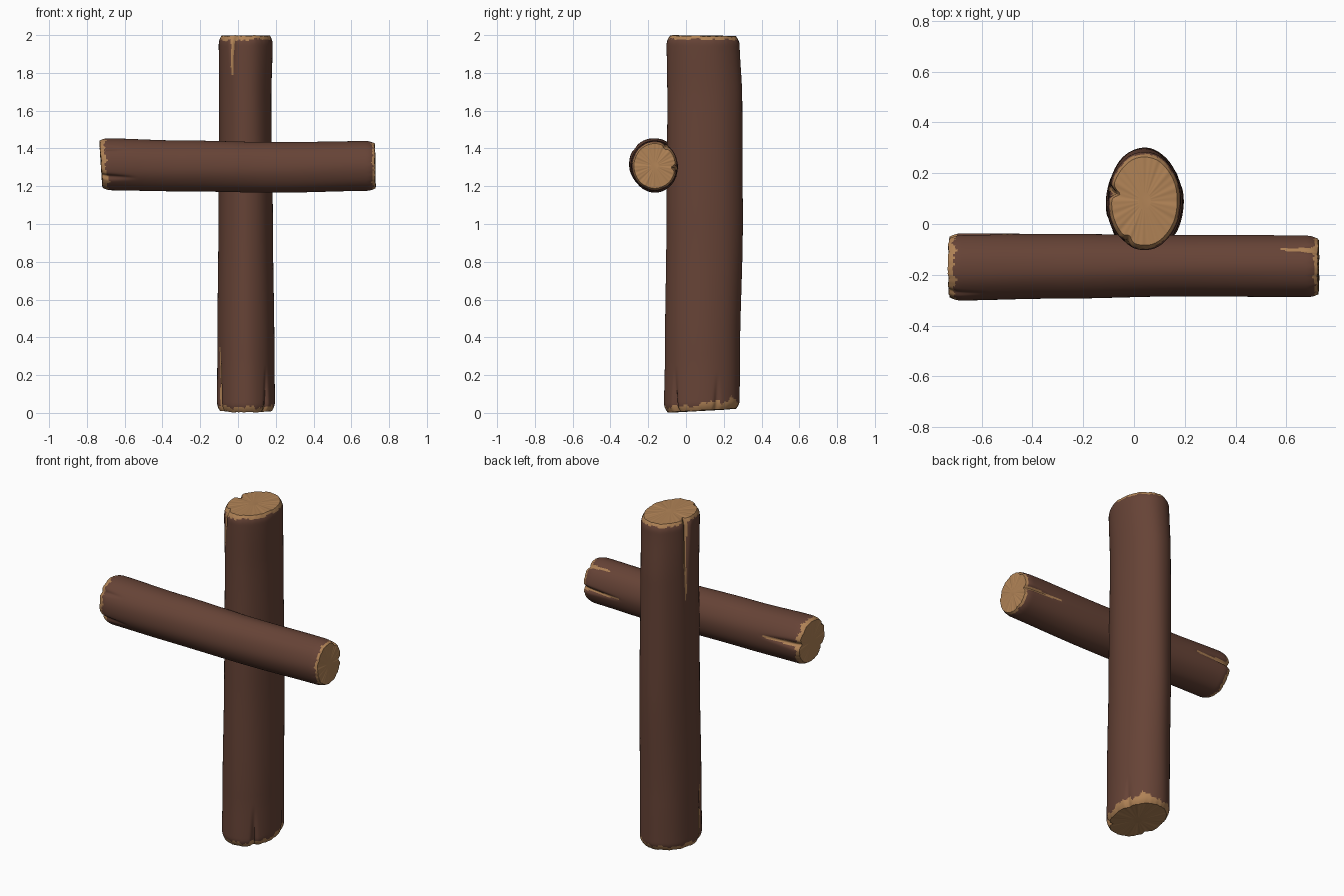
import bpy, bmesh, math

if "Cube" in bpy.data.objects:
    bpy.data.objects.remove(bpy.data.objects["Cube"])

SIDES = 160


def material(name, rgb):
    m = bpy.data.materials.new(name)
    m.diffuse_color = (*rgb, 1.0)
    m.use_nodes = True
    m.node_tree.nodes["Principled BSDF"].inputs["Base Color"].default_value = m.diffuse_color
    return m


BARK = material("dark bark", (0.133, 0.056, 0.037))
WOOD = material("cut wood", (0.43, 0.223, 0.092))


def lerp_keys(keys, w):
    # Smoothly interpolate the (min u, max u, min v, max v) extents along the log
    for a, b in zip(keys, keys[1:]):
        if w <= b[0]:
            t = (w - a[0]) / (b[0] - a[0])
            t = max(0.0, min(1.0, t))
            t = t * t * (3 - 2 * t)
            return [p + (q - p) * t for p, q in zip(a[1:], b[1:])]
    return keys[-1][1:]


def angle_gap(a, b):
    return (a - b + 180) % 360 - 180


def ragged(deg):
    a = math.radians(deg)
    return (math.sin(7 * a) + math.sin(13 * a + 1) + 0.8 * math.sin(29 * a + 2)) / 2.8


def make_log(name, keys, ends, cracks, place):
    """ends: (tilt, rim height, ragged height, raised rim angle, raised rim height)
    cracks: (end, angle, length, depth, half width, shows wood)"""
    lo, hi = keys[0][0], keys[-1][0]
    mid = (lo + hi) / 2
    near = [0, .003, .008, .014, .02, .027, .035, .044, .054, .065, .078, .092]
    near += [.11 + .02 * i for i in range(20)]
    rows = [(0, d) for d in near]
    body = (hi - lo) - 2 * near[-1]
    rows += [(0, near[-1] + body * i / 16) for i in range(1, 16)]
    rows += [(1, d) for d in reversed(near)]
    caps = [0.93, 0.85, 0.75, 0.6, 0.4, 0.2]
    rings = [(0, 0, s) for s in reversed(caps)] + [(e, d, 1) for e, d in rows]
    rings += [(1, 0, s) for s in caps]

    bm = bmesh.new()

    def point(e, d, s, deg):
        a = math.radians(deg)
        w = lo + d if e == 0 else hi - d
        u0, u1, v0, v1 = lerp_keys(keys, w)
        # rounded shoulder, gentle bark unevenness
        k = 1 - 0.10 * max(0, 1 - d / 0.05) ** 2.2
        k *= 0.994 + 0.006 * math.sin(5 * a + 2.5 * w) * math.cos(3 * a)
        for ce, ca, length, depth, half, _ in cracks:
            if ce == e and d < length:
                f = 1 - d / length
                g = angle_gap(deg, ca) / (half * (0.5 + 0.5 * f))
                k *= 1 - depth * f * math.exp(-g * g) * s ** 3
        tilt = ends[e][0]
        off = abs(tilt) + tilt * s * math.sin(a) + 0.003 * s * (1 + ragged(deg))
        off *= max(0, 1 - d / 0.3)
        w += off if e == 0 else -off
        u = (u0 + u1) / 2 + (u1 - u0) / 2 * k * s * math.cos(a)
        v = (v0 + v1) / 2 + (v1 - v0) / 2 * k * s * math.sin(a)
        return place(u, v, w)

    grid = [[bm.verts.new(point(e, d, s, 360 * i / SIDES)) for i in range(SIDES)]
            for e, d, s in rings]

    def is_wood(e, d, s, deg):
        if s < 1:
            return True
        _, rim, rag, ra, rh = ends[e]
        raised = rh * math.exp(-(angle_gap(deg, ra) / 35) ** 2)
        if d < rim + rag * ragged(deg) + raised * (0.6 + 0.6 * ragged(deg * 1.0 + 9)):
            return True
        return any(ce == e and shows and d < length and
                   abs(angle_gap(deg, ca)) < half * (0.25 + 0.55 * (1 - d / length))
                   for ce, ca, length, _, half, shows in cracks)

    for r in range(len(rings) - 1):
        (e0, d0, s0), (e1, d1, s1) = rings[r], rings[r + 1]
        e = e0 if e0 == e1 else 0
        d, s = (d0 + d1) / 2, min(s0, s1)
        for i in range(SIDES):
            j = (i + 1) % SIDES
            f = bm.faces.new((grid[r][i], grid[r][j], grid[r + 1][j], grid[r + 1][i]))
            f.material_index = int(is_wood(e, d, s, 360 * (i + 0.5) / SIDES))
    for ring in (grid[0], grid[-1]):
        bm.faces.new(ring).material_index = 1
    bmesh.ops.recalc_face_normals(bm, faces=bm.faces[:])
    mesh = bpy.data.meshes.new(name)
    bm.to_mesh(mesh)
    bm.free()
    mesh.materials.append(BARK)
    mesh.materials.append(WOOD)
    ob = bpy.data.objects.new(name, mesh)
    bpy.context.collection.objects.link(ob)
    bpy.ops.object.select_all(action='DESELECT')
    ob.select_set(True)
    bpy.context.view_layer.objects.active = ob
    bpy.ops.object.shade_smooth_by_angle(angle=math.radians(40))
    return ob


# Upright post: u = x, v = y, running up z
make_log(
    "upright_log",
    [(0.0, -0.112, 0.197, -0.118, 0.285),
     (0.3, -0.110, 0.193, -0.113, 0.287),
     (1.0, -0.104, 0.185, -0.105, 0.302),
     (1.65, -0.102, 0.178, -0.100, 0.299),
     (2.0, -0.104, 0.186, -0.104, 0.284)],
    [(0.010, 0.027, 0.012, 40, 0.045), (0.002, 0.018, 0.006, 240, 0.012)],
    [(1, 168, 0.50, 0.24, 6, True),
     (1, 240, 0.21, 0.10, 7, True),
     (0, 205, 0.36, 0.14, 6, True),
     (0, 314, 0.24, 0.13, 5, False),
     (0, 24, 0.20, 0.08, 5, False)],
    lambda u, v, w: (u, v, w))

# Crossing log in front: u = y, v = z, running along x
make_log(
    "crossing_log",
    [(-0.735, -0.303, -0.034, 1.178, 1.455),
     (-0.3, -0.295, -0.038, 1.172, 1.443),
     (0.2, -0.285, -0.043, 1.165, 1.434),
     (0.73, -0.288, -0.044, 1.175, 1.440)],
    [(-0.008, 0.024, 0.010, 230, 0.015), (0.002, 0.013, 0.005, 60, 0.010)],
    [(1, 355, 0.26, 0.20, 7, True),
     (1, 57, 0.15, 0.10, 8, True),
     (0, 8, 0.26, 0.20, 8, True),
     (0, 210, 0.19, 0.13, 7, False),
     (0, 142, 0.15, 0.09, 6, False)],
    lambda u, v, w: (w, u, v))
